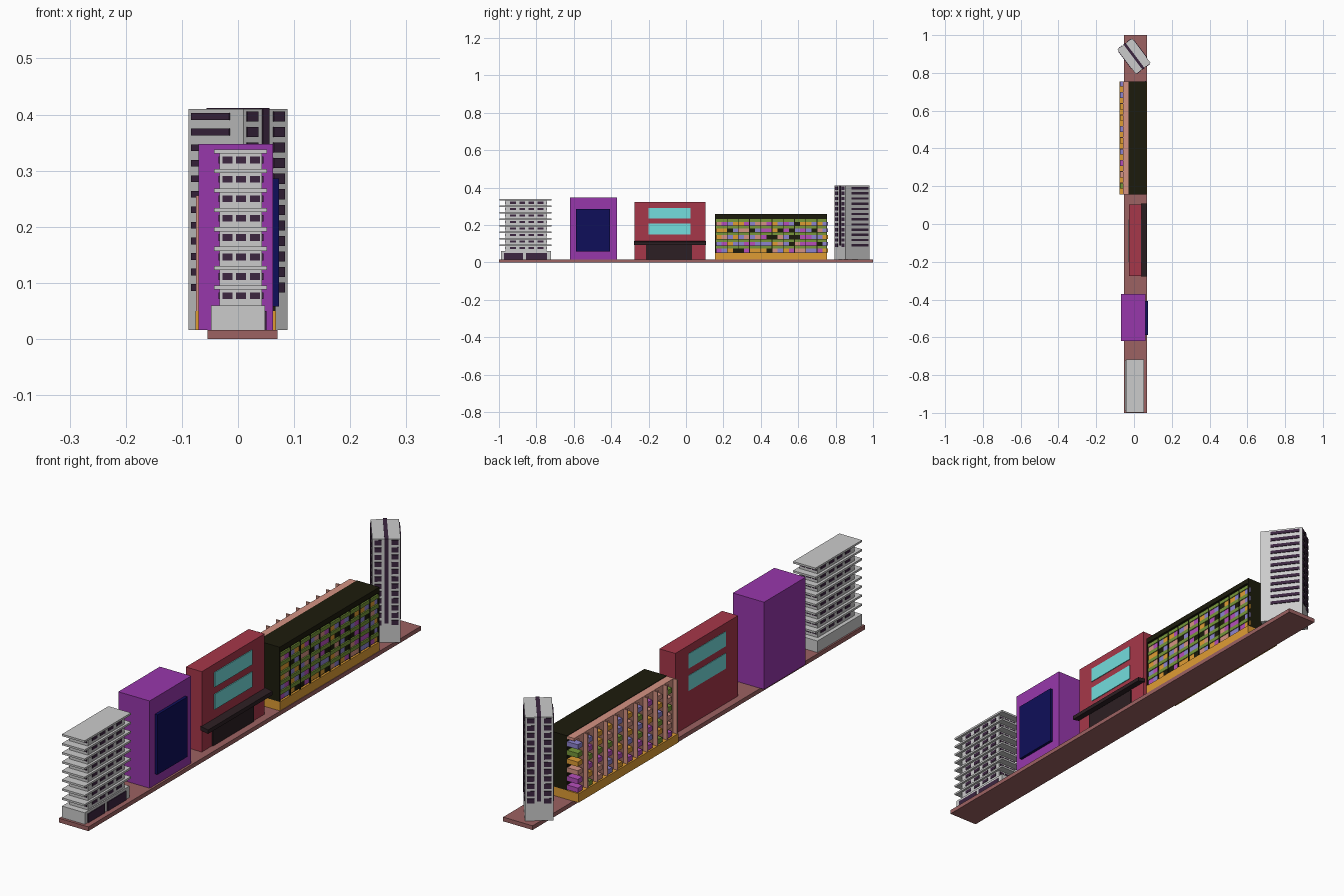
import bpy, bmesh, math, random
from mathutils import Matrix, Vector

if "Cube" in bpy.data.objects:
    bpy.data.objects.remove(bpy.data.objects["Cube"])

random.seed(4)


def mat(name, r, g, b):
    m = bpy.data.materials.new(name)
    m.diffuse_color = [(c / 255) ** 2.2 for c in (r, g, b)] + [1]
    m.use_nodes = True
    m.node_tree.nodes["Principled BSDF"].inputs["Base Color"].default_value = m.diffuse_color
    return m


BRICK = mat("brick", 155, 98, 98)
PURPLE = mat("purple", 150, 58, 170)
NAVY = mat("navy", 22, 22, 90)
RED = mat("red", 165, 58, 75)
DARK = mat("dark", 48, 36, 40)
GLASS = mat("window_dark", 62, 42, 66)
CYAN = mat("cyan", 115, 220, 220)
BLACK = mat("dark_olive", 34, 33, 20)
PINK = mat("pink", 212, 145, 130)
ORANGE = mat("orange", 222, 155, 55)
GREEN = mat("green", 118, 150, 60)
VIOLET = mat("violet", 180, 80, 185)
BLUE = mat("blue", 140, 130, 205)
GREY = None


def boxes(name, items, material=None, matrix=None):
    """One object from boxes given as (x0, x1, y0, y1, z0, z1)."""
    bm = bmesh.new()
    for x0, x1, y0, y1, z0, z1 in items:
        t = Matrix.Translation(((x0 + x1) / 2, (y0 + y1) / 2, (z0 + z1) / 2))
        s = Matrix.Diagonal((x1 - x0, y1 - y0, z1 - z0, 1))
        bmesh.ops.create_cube(bm, size=1, matrix=t @ s)
    if matrix:
        bm.transform(matrix)
    me = bpy.data.meshes.new(name)
    bm.to_mesh(me)
    bm.free()
    ob = bpy.data.objects.new(name, me)
    bpy.context.collection.objects.link(ob)
    if material:
        me.materials.append(material)
    return ob


# pavement strip
boxes("pavement", [(-.054, .07, -1, 1, 0, .016)], BRICK)

# slab office block: podium, core, overhanging floors, windows
boxes("office_podium", [(-.048, .048, -.99, -.722, .016, .06)])
boxes("office_podium_windows", [(.045, .051, -.973, -.872, .016, .05),
                                (.045, .051, -.856, -.743, .016, .05)], GLASS)
boxes("office_core", [(-.033, .043, -.965, -.745, .06, .335)])
STEP = .0346
boxes("office_floor_slabs", [(-.043, .052, -.997, -.718, .088 + STEP * k, .0955 + STEP * k)
                             for k in range(8)])
wins = []
for k in range(8):
    z0, z1 = .071 + STEP * k, .083 + STEP * k
    for x in (-.028, -.004, .021):
        wins += [(x, x + .018, -.967, -.964, z0, z1), (x, x + .018, -.746, -.743, z0, z1)]
    for i in range(4):
        y = -.94 + i * .049
        wins += [(.042, .045, y, y + .03, z0, z1), (-.035, -.032, y, y + .03, z0, z1)]
boxes("office_windows", wins, GLASS)

# purple cinema block with large screen
boxes("purple_block", [(-.07, .062, -.62, -.37, .016, .348)], PURPLE)
boxes("large_screen", [(.06, .073, -.588, -.407, .058, .286)], NAVY)

# red hall with windows on both sides, doorway and sloped canopy
boxes("red_hall", [(-.027, .04, -.275, .103, .016, .322)], RED)
boxes("red_hall_windows", [(a, b, -.2, .025, z0, z1) for a, b in ((-.029, -.026), (.039, .043))
                           for z0, z1 in ((.15, .208), (.235, .291))], CYAN)
boxes("red_hall_doorway", [(.039, .044, -.213, .032, .016, .096)], DARK)
canopy = boxes("red_hall_canopy", [(.037, .069, -.279, .108, .1, .115)], DARK)
for v in canopy.data.vertices:
    if v.co.x > .05:
        v.co.z -= .006

# apartment block: base, dark shell
boxes("apartment_base", [(-.076, .068, .155, .755, .016, .05)], ORANGE)
boxes("apartment_core", [(-.028, .06, .155, .755, .05, .258)], BLACK)
boxes("apartment_shell", [(.06, .067, .155, .755, .238, .258),
                          (.06, .067, .155, .16, .05, .24),
                          (.06, .067, .75, .755, .05, .24)]
      + [(.06, .067, .158 + .06 * i, .162 + .06 * i, .05, .24) for i in range(1, 10)], BLACK)
# street facade: strips of green sill with coloured panels between
boxes("street_sills", [(.06, .066, .16, .75, .073 + .036 * k, .087 + .036 * k)
                       for k in range(5)], GREEN)
panels = {}
for k in range(5):
    for i in range(10):
        for h in range(2):
            c = random.choice([ORANGE, VIOLET, BLUE, BLACK, PINK])
            y = .162 + .06 * i + h * .028
            panels.setdefault(c.name, (c, []))[1].append(
                (.059, .063, y, y + .028, .053 + .036 * k, .073 + .036 * k))
for n, (c, items) in panels.items():
    boxes("street_panels_" + n, items, c)
# rear facade: pink frame and coloured balconies
boxes("rear_frame", [(-.058, -.028, .155, .755, .245, .256)]
      + [(-.058, -.028, .155 + .06 * i, .187 + .06 * i, .05, .248) for i in range(10)], PINK)
boxes("rear_fins", [(-.075, -.056, .155 + .06 * i, .16 + .06 * i, .05, .256)
                    for i in range(10)], PINK)
balconies = {}
for k in range(6):
    for i in range(10):
        c = random.choice([GREEN, ORANGE, VIOLET, BLUE, PINK])
        balconies.setdefault(c.name, (c, []))[1].append(
            (-.073, -.028, .187 + .06 * i, .215 + .06 * i, .053 + .033 * k, .071 + .033 * k))
for n, (c, items) in balconies.items():
    boxes("balconies_" + n, items, c)

# rotated tower: local x is the long direction, pointing back left
L, W = .081, .049
M = Matrix.Translation((0, .888, 0)) @ Matrix.Rotation(math.radians(127), 4, 'Z')
boxes("tower", [(-L, L, -W, W, .016, .41)], GREY, M)
boxes("tower_stripe", [(-L - .003, L + .003, -.007, .007, .09, .412)], GLASS, M)
bands, panes = [], []
for k in range(12):
    z = .3965 - .0277 * k
    for s in (-1, 1):
        y = sorted((s * (W - .003), s * (W + .003)))
        bands.append((-.042, L - .011, *y, z - .006, z + .006))
        x = sorted((s * (L - .003), s * (L + .003)))
        panes += [(*x, -.042, -.017, z - .009, z + .009), (*x, .017, .042, z - .009, z + .009)]
boxes("tower_long_windows", bands, GLASS, M)
boxes("tower_end_windows", panes, GLASS, M)
